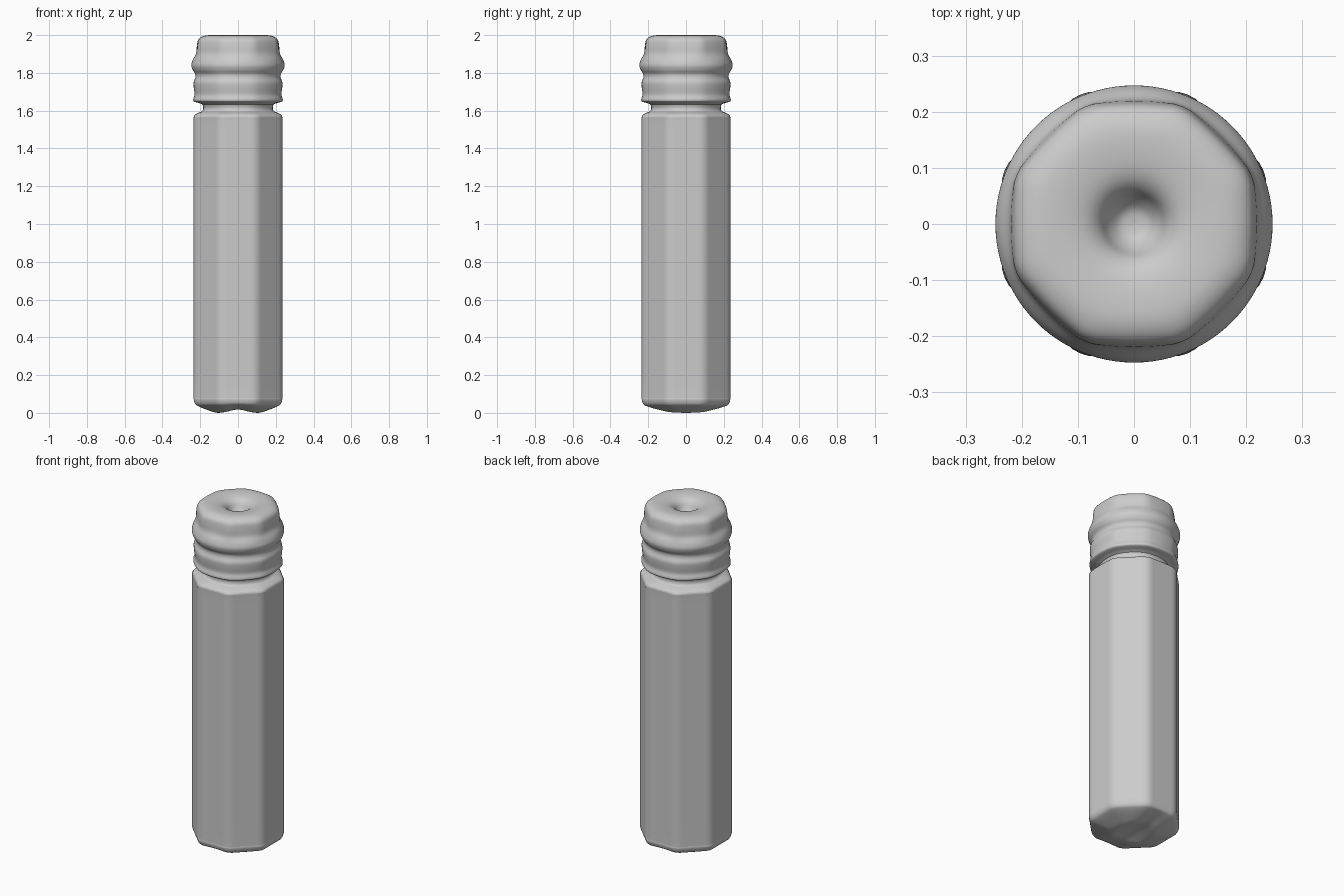
import bpy, bmesh, math

if "Cube" in bpy.data.objects:
    bpy.data.objects.remove(bpy.data.objects["Cube"])

SEGMENTS = 96
STEPS = 4

grey = bpy.data.materials.new("light_grey")
grey.use_nodes = True
colour = (0.6, 0.6, 0.6, 1)
grey.diffuse_color = colour
grey.node_tree.nodes["Principled BSDF"].inputs["Base Color"].default_value = colour


def smooth_profile(points):
    """Catmull-Rom curve through (radius, height, octagon amount) points."""
    padded = [points[0]] + points + [points[-1]]
    result = []
    for a, b, c, d in zip(padded, padded[1:], padded[2:], padded[3:]):
        for i in range(STEPS):
            t = i / STEPS
            result.append([
                q + 0.5 * t * (r - p + t * (2 * p - 5 * q + 4 * r - s
                               + t * (3 * (q - r) + s - p)))
                for p, q, r, s in zip(a, b, c, d)])
    return result + [list(points[-1])]


def section_scale(angle, amount):
    """Softly rounded octagon with flats facing the axes."""
    quarter = math.pi / 4
    off = (angle + quarter / 2) % quarter - quarter / 2
    return 1 + amount * (min(1 / math.cos(off), 1.06) - 1)


def lathe(name, points):
    bm = bmesh.new()
    rings = []
    for radius, z, amount in smooth_profile(points):
        if radius < 0.001:
            rings.append([bm.verts.new((0, 0, z))] * SEGMENTS)
            continue
        ring = []
        for i in range(SEGMENTS):
            angle = math.tau * i / SEGMENTS
            r = radius * section_scale(angle, amount)
            ring.append(bm.verts.new((r * math.cos(angle), r * math.sin(angle), z)))
        rings.append(ring)
    for low, high in zip(rings, rings[1:]):
        for i in range(SEGMENTS):
            j = (i + 1) % SEGMENTS
            corners = list(dict.fromkeys((low[i], low[j], high[j], high[i])))
            bm.faces.new(corners)
    # Shallow groove across the underside
    for v in bm.verts:
        if v.co.z < 0.05:
            v.co.z += 0.018 * math.exp(-(v.co.x / 0.06) ** 2) * (1 - v.co.z / 0.05)
    bmesh.ops.recalc_face_normals(bm, faces=bm.faces)
    mesh = bpy.data.meshes.new(name)
    bm.to_mesh(mesh)
    bm.free()
    mesh.materials.append(grey)
    obj = bpy.data.objects.new(name, mesh)
    bpy.context.collection.objects.link(obj)
    bpy.ops.object.select_all(action="DESELECT")
    obj.select_set(True)
    bpy.context.view_layer.objects.active = obj
    bpy.ops.object.shade_smooth_by_angle(angle=math.radians(50))


# Eight-sided tube with rounded ends and a narrow neck
lathe("tube_body", [
    (0, 0.005, 0), (0.06, 0.002, 0), (0.11, 0, 0.2), (0.16, 0.015, 0.6),
    (0.21, 0.035, 1), (0.228, 0.05, 1), (0.235, 0.08, 1), (0.235, 0.14, 1),
    (0.235, 0.8, 1), (0.235, 1.5, 1), (0.235, 1.55, 1), (0.231, 1.575, 0.9),
    (0.212, 1.588, 0.6), (0.19, 1.598, 0.3), (0.184, 1.615, 0.2), (0.188, 1.632, 0.2),
])

# Ribbed cap with a dimple in its top
lathe("ribbed_cap", [
    (0.188, 1.632, 0.2), (0.205, 1.64, 0.3), (0.232, 1.648, 0.3), (0.237, 1.66, 0.3),
    (0.23, 1.685, 0.3), (0.234, 1.72, 0.3), (0.235, 1.75, 0.3), (0.226, 1.775, 0.2),
    (0.227, 1.795, 0.1), (0.24, 1.815, 0), (0.247, 1.84, 0), (0.24, 1.868, 0),
    (0.223, 1.9, 0.4), (0.218, 1.94, 0.6), (0.212, 1.972, 0.6), (0.195, 1.99, 0.5),
    (0.165, 1.999, 0.3), (0.12, 1.997, 0), (0.085, 1.988, 0), (0.062, 1.97, 0),
    (0.045, 1.94, 0), (0.025, 1.92, 0), (0, 1.915, 0),
])
